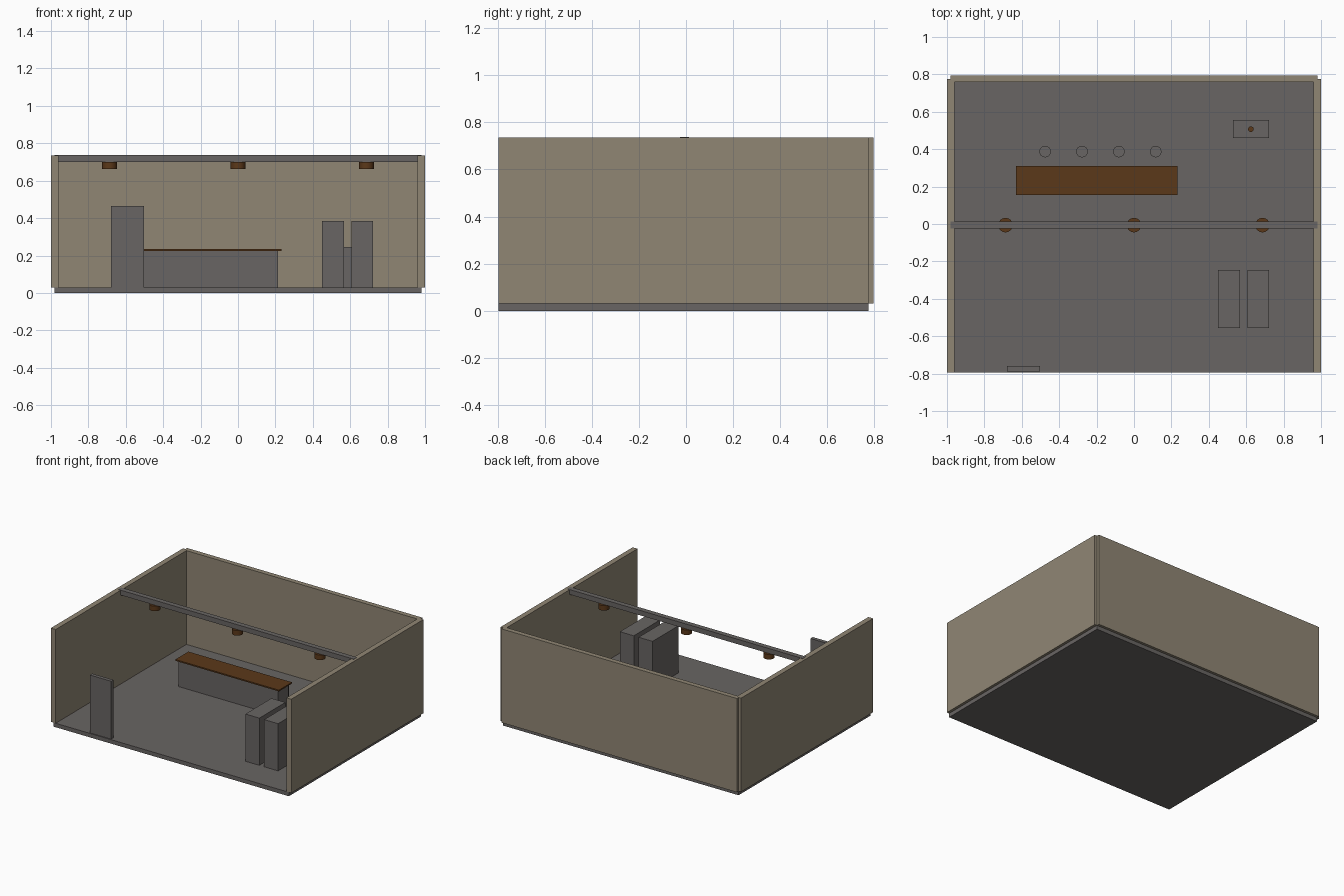
import bpy
import bmesh
from mathutils import Matrix, Vector

default = bpy.data.objects.get("Cube")
if default:
    bpy.data.objects.remove(default, do_unlink=True)


def material(name, rgb):
    mat = bpy.data.materials.new(name)
    mat.use_nodes = True
    mat.diffuse_color = (*rgb, 1)
    mat.node_tree.nodes["Principled BSDF"].inputs["Base Color"].default_value = (*rgb, 1)
    return mat


beige = material("beige_plaster", (0.28, 0.24, 0.175))
grey = material("warm_grey", (0.14, 0.13, 0.125))
brown = material("brown_wood", (0.105, 0.04, 0.01))


def finish(name, bm, mat):
    mesh = bpy.data.meshes.new(name)
    bm.to_mesh(mesh)
    bm.free()
    mesh.materials.append(mat)
    obj = bpy.data.objects.new(name, mesh)
    bpy.context.collection.objects.link(obj)
    return obj


def box(name, mat, x, y, z):
    """Box from (min, max) ranges on each axis."""
    ranges = (x, y, z)
    centre = Vector([(a + b) / 2 for a, b in ranges])
    size = Vector([b - a for a, b in ranges])
    bm = bmesh.new()
    bmesh.ops.create_cube(bm, size=1, matrix=Matrix.Translation(centre) @ Matrix.Diagonal(size).to_4x4())
    finish(name, bm, mat)


def cylinder(name, mat, x, y, radius, z, sides=16):
    bm = bmesh.new()
    bmesh.ops.create_cone(bm, cap_ends=True, segments=sides, radius1=radius, radius2=radius,
                          depth=z[1] - z[0], matrix=Matrix.Translation((x, y, sum(z) / 2)))
    obj = finish(name, bm, mat)
    bpy.context.view_layer.objects.active = obj
    obj.select_set(True)
    bpy.ops.object.shade_smooth_by_angle()
    obj.select_set(False)


FLOOR = 0.03
WALL_TOP = 0.735
DEPTH = (-0.795, 0.775)

# Room shell: open at the front and on top
box("floor", grey, (-0.98, 0.98), DEPTH, (0, FLOOR))
box("back_wall", beige, (-0.98, 0.98), (0.758, 0.795), (FLOOR, WALL_TOP))
for side, x in (("right", (-1, -0.96)), ("left", (0.96, 1))):
    box(side + "_wall", beige, x, DEPTH, (FLOOR, WALL_TOP))

# Ceiling beam with hanging lamps
box("ceiling_beam", grey, (-0.98, 0.98), (-0.025, 0.013), (0.7, 0.737))
for i, x in enumerate((-0.687, 0, 0.687)):
    cylinder(f"lamp_{i + 1}", brown, x, -0.006, 0.039, (0.662, 0.7))

# Counter
box("counter_base", grey, (-0.615, 0.215), (0.17, 0.295), (FLOOR, 0.225))
box("counter_top", brown, (-0.63, 0.232), (0.155, 0.31), (0.225, 0.235))

# Row of stools behind the counter
for i in range(4):
    cylinder(f"stool_{i + 1}", grey, -0.475 + i * 0.197, 0.387, 0.031, (FLOOR, 0.17))

# Back cabinet with a small round fitting on top
box("back_cabinet", grey, (0.53, 0.722), (0.46, 0.555), (FLOOR, 0.245))
cylinder("cabinet_fitting", brown, 0.625, 0.507, 0.015, (0.245, 0.285))

# Pair of display units
for side, x in (("right", (0.45, 0.566)), ("left", (0.606, 0.722))):
    box(side + "_display_unit", grey, x, (-0.555, -0.245), (FLOOR, 0.385))

# Panel at the front edge
box("front_panel", grey, (-0.68, -0.503), (-0.788, -0.76), (FLOOR, 0.465))
